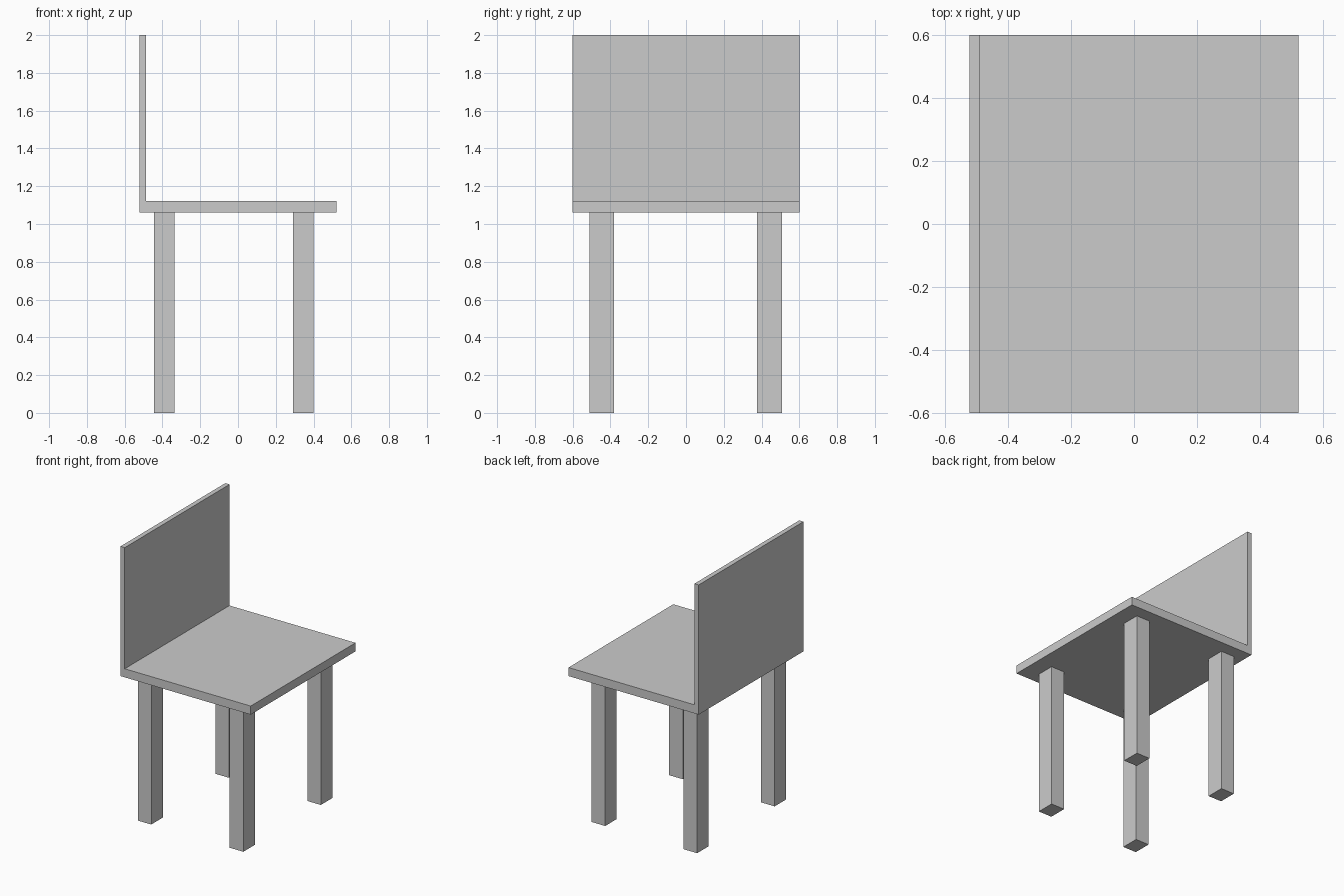
import bpy
import bmesh

if "Cube" in bpy.data.objects:
    bpy.data.objects.remove(bpy.data.objects["Cube"])


def prism(name, profile, y0, y1):
    """Extrude an (x, z) profile along y into a closed solid."""
    bm = bmesh.new()
    face = bm.faces.new([bm.verts.new((x, y0, z)) for x, z in profile])
    ext = bmesh.ops.extrude_face_region(bm, geom=[face])
    moved = [v for v in ext["geom"] if isinstance(v, bmesh.types.BMVert)]
    bmesh.ops.translate(bm, verts=moved, vec=(0, y1 - y0, 0))
    bmesh.ops.recalc_face_normals(bm, faces=bm.faces)
    mesh = bpy.data.meshes.new(name)
    bm.to_mesh(mesh)
    bm.free()
    obj = bpy.data.objects.new(name, mesh)
    bpy.context.collection.objects.link(obj)
    return obj


SEAT_BOTTOM, SEAT_TOP, BACK_TOP = 1.06, 1.122, 2.0
X_REAR, X_BACKREST, X_FRONT = -0.522, -0.488, 0.522

# Seat and backrest: one L-shaped profile across the full width
prism("seat_and_backrest", [
    (X_REAR, SEAT_BOTTOM), (X_FRONT, SEAT_BOTTOM), (X_FRONT, SEAT_TOP),
    (X_BACKREST, SEAT_TOP), (X_BACKREST, BACK_TOP), (X_REAR, BACK_TOP),
], -0.6, 0.6)

# Four straight legs
for end, x0, x1 in (("backrest", -0.445, -0.337), ("open", 0.292, 0.401)):
    for side, y0, y1 in (("near", -0.512, -0.38), ("far", 0.376, 0.508)):
        prism(f"{end}_end_leg_{side}",
              [(x0, 0), (x1, 0), (x1, SEAT_BOTTOM), (x0, SEAT_BOTTOM)], y0, y1)
